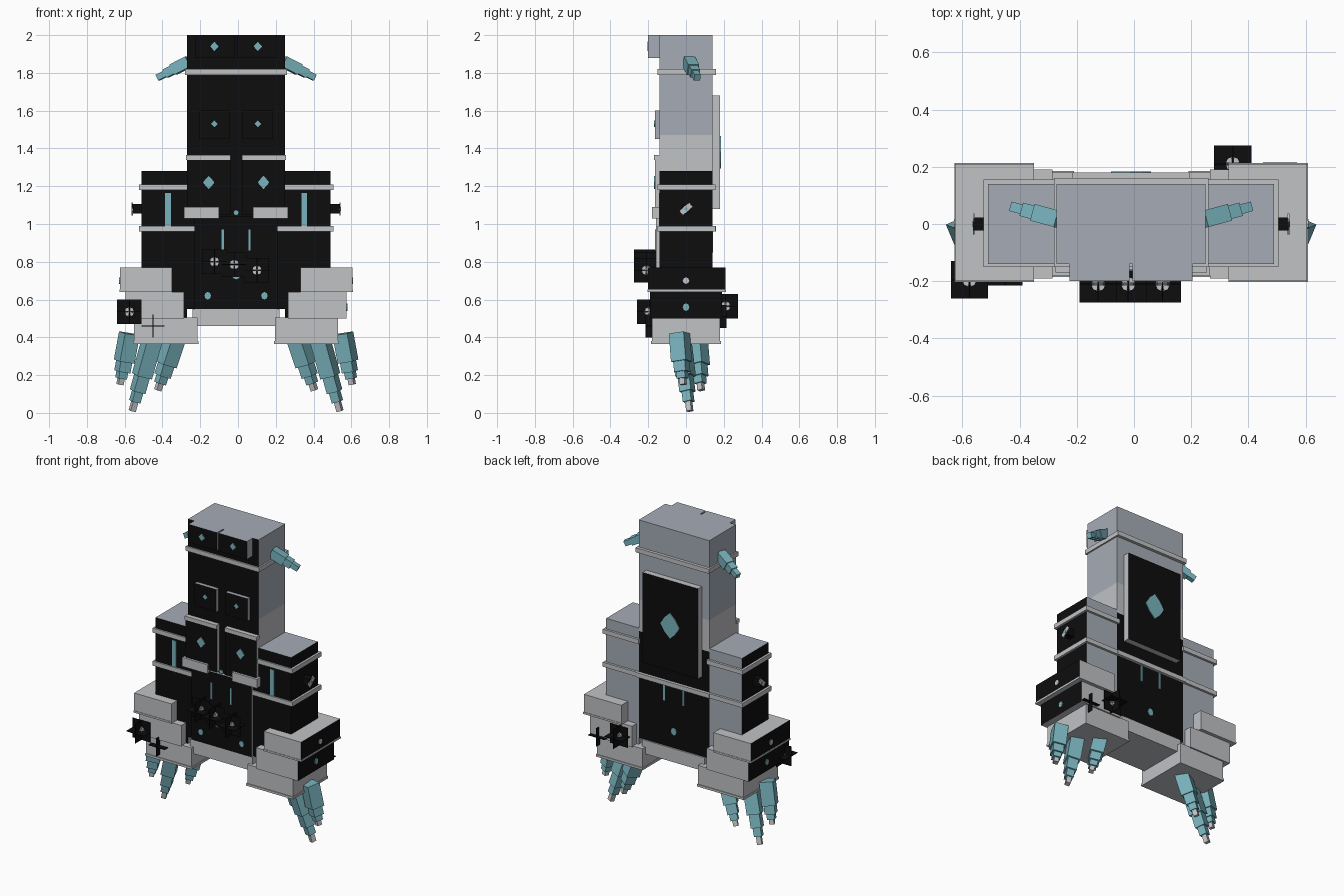
import bpy, bmesh, math
from mathutils import Vector, Matrix

cube = bpy.data.objects.get("Cube")
if cube:
    bpy.data.objects.remove(cube, do_unlink=True)

CX = -0.01  # mirror plane of the body


def material(name, rgb):
    m = bpy.data.materials.new(name)
    m.use_nodes = True
    m.diffuse_color = (*rgb, 1)
    bsdf = next(n for n in m.node_tree.nodes if n.type == 'BSDF_PRINCIPLED')
    bsdf.inputs["Base Color"].default_value = (*rgb, 1)
    bsdf.inputs["Roughness"].default_value = 0.8
    return m


BLACK = material("black", (0.004, 0.004, 0.004))
LIGHT = material("light grey", (0.53, 0.54, 0.56))
SLATE = material("slate grey", (0.38, 0.41, 0.47))
TEAL = material("teal", (0.19, 0.45, 0.51))
DIRS = {"-x": (-1, 0, 0), "+x": (1, 0, 0), "-y": (0, -1, 0),
        "+y": (0, 1, 0), "-z": (0, 0, -1), "+z": (0, 0, 1)}


def finish(name, bm, mats):
    me = bpy.data.meshes.new(name)
    bm.to_mesh(me)
    bm.free()
    for m in mats:
        me.materials.append(m)
    ob = bpy.data.objects.new(name, me)
    bpy.context.collection.objects.link(ob)
    return ob


def box(name, x, y, z, mat, accent=None, faces=()):
    """Box from axis ranges; faces pointing along the listed directions get the accent."""
    bm = bmesh.new()
    bmesh.ops.create_cube(bm, size=1)
    lo = [min(r) for r in (x, y, z)]
    hi = [max(r) for r in (x, y, z)]
    for v in bm.verts:
        v.co = Vector([(lo[i] + hi[i]) / 2 + v.co[i] * (hi[i] - lo[i]) for i in range(3)])
    bm.normal_update()
    for f in bm.faces:
        f.material_index = int(any(f.normal.dot(Vector(DIRS[d])) > 0.9 for d in faces))
    return finish(name, bm, [mat, accent or mat])


def disc(name, centre, w, h, mat, axis="-y", sides=8, spike=1.0):
    """Thin flat mark; spike < 1 pulls every second point in to make a star."""
    bm = bmesh.new()
    pts = []
    for i in range(sides):
        a = 2 * math.pi * i / sides + math.pi / 2
        k = spike if i % 2 else 1
        pts.append(bm.verts.new((math.cos(a) * w * k / 2, math.sin(a) * h * k / 2, 0)))
    face = bm.faces.new(pts)
    r = bmesh.ops.extrude_face_region(bm, geom=[face])
    for v in r["geom"]:
        if isinstance(v, bmesh.types.BMVert):
            v.co.z += 0.005
    bmesh.ops.recalc_face_normals(bm, faces=bm.faces[:])
    n = Vector(DIRS[axis])
    up = Vector((0, 1, 0)) if abs(n.z) > 0.5 else Vector((0, 0, 1))
    rot = Matrix((up.cross(n), up, n)).transposed().to_4x4()
    bm.transform(Matrix.Translation(centre) @ rot)
    return finish(name, bm, [mat])


def segments(name, start, tip, parts, roll):
    """Stepped square bars along a line: parts are (from, to, width, is_tip)."""
    a, b = Vector(start), Vector(tip)
    rot = (b - a).to_track_quat('Z', 'Y').to_matrix().to_4x4()
    bm = bmesh.new()
    for t0, t1, w, is_tip in parts:
        p, q = a.lerp(b, t0), a.lerp(b, t1)
        mat = (Matrix.Translation((p + q) / 2) @ rot @ Matrix.Rotation(roll, 4, 'Z')
               @ Matrix.Diagonal((w, w, (q - p).length, 1)))
        vs = set(bmesh.ops.create_cube(bm, size=1, matrix=mat)["verts"])
        for f in bm.faces:
            if all(v in vs for v in f.verts):
                f.material_index = is_tip
    return finish(name, bm, [TEAL, LIGHT])


def cross(name, c, size=0.13, front=True):
    """Crossed thin black cards, with a pale spot on each card."""
    for i, axes in enumerate((("-x", "+x"), ("-y", "+y"), ("-z", "+z"))):
        if i == 1 and not front:
            continue
        r = [(c[j] - size / 2, c[j] + size / 2) for j in range(3)]
        r[i] = (c[i] - 0.002, c[i] + 0.002)
        box(name + "_card", *r, BLACK)
        if front:
            for d in axes:
                disc(name + "_spot", c, 0.05, 0.05, LIGHT, d)


# Tower, head and torso
X = (-0.27, 0.25)
Y = (-0.14, 0.14)
box("head", X, Y, (1.80, 2.0), SLATE, BLACK, ["-y"])
box("upper_tower", X, Y, (1.47, 1.80), SLATE, BLACK, ["-y"])
box("lower_tower", X, Y, (1.26, 1.47), LIGHT, BLACK, ["-y"])
box("torso", X, Y, (0.55, 1.26), SLATE, BLACK, ["-y", "+y"])
box("head_band", (-0.28, 0.26), (-0.15, 0.16), (1.79, 1.82), LIGHT)
box("pelvis", (-0.24, 0.22), (-0.16, 0.15), (0.46, 0.55), LIGHT)
box("belly_plate", (-0.23, 0.21), (-0.16, -0.14), (0.55, 1.04), LIGHT, BLACK, ["-y"])
box("back_band", (-0.28, 0.26), (0.13, 0.16), (0.96, 0.99), LIGHT)

# Back panel and its diamond
box("back_panel", (-0.215, 0.195), (0.14, 0.18), (1.08, 1.68), LIGHT, BLACK, ["+y"])
disc("back_diamond", (CX, 0.179, 1.38), 0.14, 0.17, TEAL, "+y", 8, 0.8)
disc("back_dot", (CX, 0.139, 0.66), 0.04, 0.05, TEAL, "+y")
disc("waist_dot", (CX, -0.159, 1.06), 0.03, 0.03, TEAL)
disc("belly_dot", (CX, -0.20, 0.73), 0.05, 0.05, TEAL)

for s, side, out in ((1, "left_", "+x"), (-1, "right_", "-x")):
    def xr(a, b):
        return (CX + s * a, CX + s * b)

    def px(d):
        return CX + s * d

    # Front plates, ledges and painted marks
    box(side + "brow", xr(0.005, 0.215), (-0.20, -0.14), (1.88, 2.0), SLATE, BLACK, ["-y"])
    disc(side + "brow_star", (px(0.115), -0.199, 1.94), 0.045, 0.05, TEAL, "-y", 8, 0.7)
    box(side + "chest_plate", xr(0.035, 0.195), (-0.165, -0.14), (1.45, 1.60), SLATE, BLACK, ["-y"])
    disc(side + "chest_star", (px(0.115), -0.164, 1.53), 0.035, 0.035, TEAL, "-y", 8, 0.7)
    box(side + "rib_plate", xr(0.03, 0.26), (-0.165, -0.14), (1.05, 1.36), LIGHT, BLACK, ["-y"])
    box(side + "rib_ledge", xr(0.03, 0.265), (-0.17, -0.14), (1.34, 1.365), LIGHT)
    box(side + "waist_ledge", xr(0.09, 0.275), (-0.18, -0.14), (1.03, 1.09), LIGHT)
    disc(side + "rib_star", (px(0.145), -0.164, 1.22), 0.06, 0.07, TEAL, "-y", 8, 0.75)
    box(side + "belly_stripe", xr(0.065, 0.077), (-0.164, -0.155), (0.86, 0.97), TEAL)
    box(side + "back_stripe", xr(0.065, 0.077), (0.135, 0.144), (0.85, 0.96), TEAL)
    disc(side + "hip_dot", (px(0.15), -0.159, 0.62), 0.035, 0.04, TEAL)

    # Head horn
    segments(side + "horn", (px(0.25), 0.015, 1.86), (px(0.415), 0.06, 1.775),
             [(0, 0.5, 0.06, 0), (0.45, 0.75, 0.048, 0), (0.7, 1, 0.034, 0)], 0)

    # Arm with bands, stripe and side stud
    box(side + "arm", xr(0.26, 0.50), Y, (0.50, 1.28), SLATE, BLACK, ["-y", out])
    for z0, d0 in ((1.18, 0.25), (0.96, 0.21)):
        box(side + "arm_band", xr(d0, 0.515), (-0.15, 0.155), (z0, z0 + 0.03), LIGHT)
    box(side + "arm_stripe", xr(0.346, 0.376), (-0.144, -0.135), (0.99, 1.165), TEAL)
    box(side + "stud", xr(0.49, 0.55), (-0.022, 0.022), (1.055, 1.105), BLACK)
    bar = box(side + "stud_bar", (-0.003, 0.003), (-0.035, 0.035), (-0.015, 0.015), LIGHT)
    bar.location = (px(0.55), 0, 1.08)
    bar.rotation_euler.x = math.radians(40)
    disc(side + "stud_dot", (px(0.55), 0, 1.08), 0.02, 0.02, TEAL, out)

    # Stepped gauntlet
    box(side + "cuff", xr(0.34, 0.615), (-0.20, 0.21), (0.65, 0.77), LIGHT, BLACK, [out])
    box(side + "cuff_rim", xr(0.34, 0.618), (-0.203, 0.213), (0.64, 0.652), LIGHT)
    box(side + "wrist", xr(0.275, 0.585), (-0.19, 0.19), (0.50, 0.64), LIGHT, BLACK, [out])
    box(side + "palm", xr(0.205, 0.54), (-0.18, 0.18), (0.375, 0.505), LIGHT)
    box(side + "palm_rim", xr(0.20, 0.545), (-0.185, 0.185), (0.365, 0.38), LIGHT)
    disc(side + "cuff_dot", (px(0.614), 0, 0.70), 0.035, 0.035, LIGHT, out)
    disc(side + "wrist_dot", (px(0.584), 0, 0.56), 0.035, 0.04, TEAL, out)

    # Three stepped claws
    claws = (((0.565, -0.035, 0.42), (0.615, -0.015, 0.15)),
             ((0.435, -0.03, 0.42), (0.55, 0.02, 0.01)),
             ((0.315, 0.055, 0.42), (0.415, 0.08, 0.12)))
    for a, b in claws:
        segments(side + "claw", (px(a[0]), *a[1:]), (px(b[0]), *b[1:]),
                 [(0, 0.55, 0.085, 0), (0.5, 0.75, 0.066, 0),
                  (0.7, 0.88, 0.048, 0), (0.85, 1, 0.03, 1)], math.radians(45))

# Crossed black cards on belly and gauntlets
for c in ((-0.125, -0.21, 0.80), (-0.02, -0.21, 0.785), (0.10, -0.21, 0.755)):
    cross("belly_cross", c)
cross("right_gauntlet_cross", (-0.575, -0.195, 0.535))
cross("left_gauntlet_cross", (0.345, 0.21, 0.565))
cross("right_palm_cross", (-0.45, -0.155, 0.46), 0.12, False)
cross("left_palm_cross", (0.51, 0.155, 0.51), 0.12, False)
